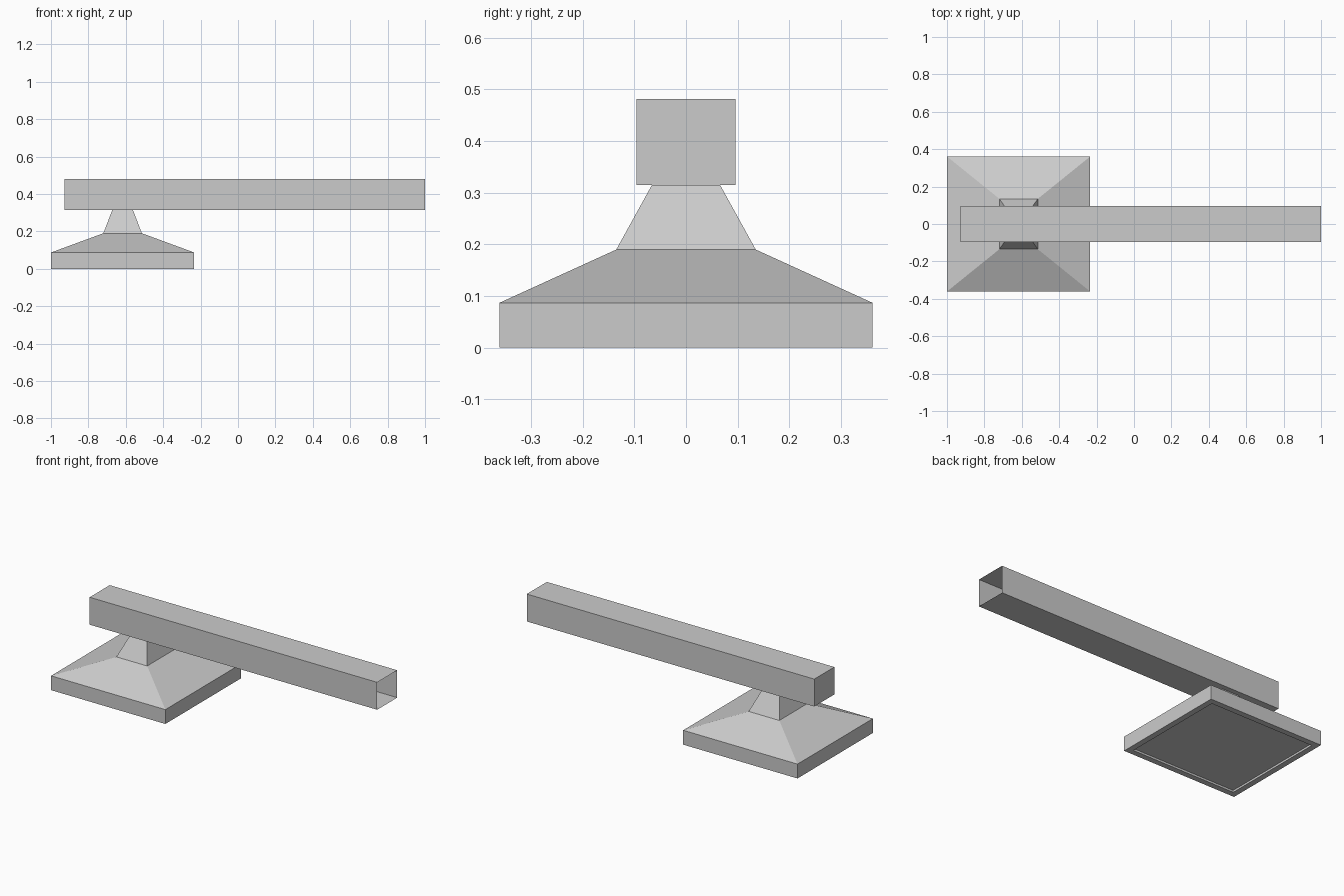
import bpy
import bmesh

cube = bpy.data.objects.get("Cube")
if cube:
    bpy.data.objects.remove(cube, do_unlink=True)

grey = bpy.data.materials.new("plain grey")
grey.use_nodes = True
colour = (0.6, 0.6, 0.6, 1)
grey.diffuse_color = colour
grey.node_tree.nodes["Principled BSDF"].inputs["Base Color"].default_value = colour


def finish(name, bm):
    bmesh.ops.recalc_face_normals(bm, faces=bm.faces)
    mesh = bpy.data.meshes.new(name)
    bm.to_mesh(mesh)
    bm.free()
    mesh.materials.append(grey)
    obj = bpy.data.objects.new(name, mesh)
    bpy.context.collection.objects.link(obj)
    return obj


def stacked_rectangles(name, cx, rings, cap_start=False, cap_end=False):
    """Join centred rectangles given as (half x, half y, z)."""
    bm = bmesh.new()
    loops = [[bm.verts.new((cx + sx * hx, sy * hy, z))
              for sx, sy in ((-1, -1), (1, -1), (1, 1), (-1, 1))]
             for hx, hy, z in rings]
    for a, b in zip(loops, loops[1:]):
        for i in range(4):
            j = (i + 1) % 4
            bm.faces.new((a[i], a[j], b[j], b[i]))
    if cap_start:
        bm.faces.new(loops[0][::-1])
    if cap_end:
        bm.faces.new(loops[-1])
    return finish(name, bm)


base_x = -0.617

# Plinth: recessed underside, rim, upright sides and sloped roof
stacked_rectangles("base", base_x, [
    (0.348, 0.326, 0.012),
    (0.348, 0.326, 0),
    (0.383, 0.361, 0),
    (0.383, 0.361, 0.087),
    (0.103, 0.135, 0.19),
], cap_start=True)

# Tapered neck between plinth and beam
stacked_rectangles("neck", base_x, [
    (0.103, 0.135, 0.19),
    (0.055, 0.066, 0.315),
])

# Hollow beam, open at its far end
bm = bmesh.new()
bmesh.ops.create_cube(bm, size=1)
bmesh.ops.scale(bm, vec=(1.927, 0.192, 0.166), verts=bm.verts)
bmesh.ops.translate(bm, vec=(0.0365, 0, 0.398), verts=bm.verts)
open_end = [f for f in bm.faces if f.normal.x > 0.9]
bmesh.ops.delete(bm, geom=open_end, context="FACES")
beam = finish("beam", bm)
# An open shell is oriented outward from its closed end
if next(p for p in beam.data.polygons if abs(p.normal.x) > 0.9).normal.x > 0:
    beam.data.flip_normals()
